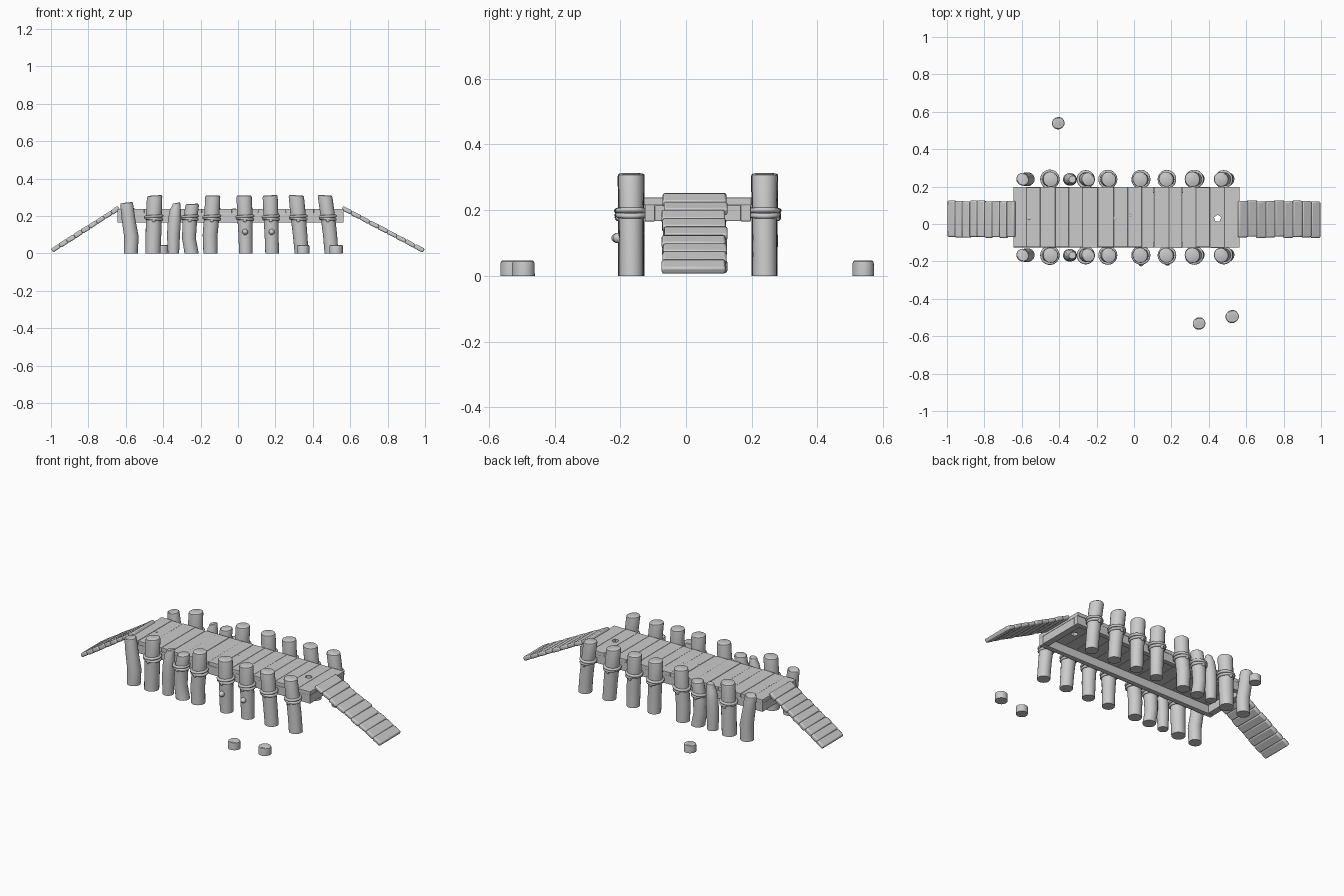
import bpy, bmesh, math, random
from mathutils import Vector, Matrix

if "Cube" in bpy.data.objects:
    bpy.data.objects.remove(bpy.data.objects["Cube"])

random.seed(4)
MID_Y = 0.036


def finish(name, bm, bevel=0.0, smooth=True):
    bmesh.ops.recalc_face_normals(bm, faces=bm.faces[:])
    me = bpy.data.meshes.new(name)
    bm.to_mesh(me)
    bm.free()
    ob = bpy.data.objects.new(name, me)
    bpy.context.collection.objects.link(ob)
    if bevel:
        m = ob.modifiers.new("bevel", 'BEVEL')
        m.width, m.segments = bevel, 2
    if smooth:
        bpy.ops.object.select_all(action='DESELECT')
        ob.select_set(True)
        bpy.context.view_layer.objects.active = ob
        bpy.ops.object.shade_smooth_by_angle(angle=math.radians(35))
    return ob


def box(name, lo, hi, bevel=0.0):
    lo, hi = Vector(lo), Vector(hi)
    bm = bmesh.new()
    bmesh.ops.create_cube(bm, size=1, matrix=Matrix.Translation((lo + hi) / 2)
                          @ Matrix.Diagonal((*(hi - lo), 1)))
    return finish(name, bm, bevel, False)


def log(name, rings, y, tilt=0.0, sides=20):
    """Loft of (x, z, radius) rings, ending with a rounded, slightly tilted top."""
    x, z, r = rings[-1]
    rings = rings[:-1] + [(x, z - 0.010, r), (x, z - 0.003, r * 0.96), (x, z, r * 0.84)]
    bm = bmesh.new()
    loops = []
    for i, (x, z, r) in enumerate(rings):
        slope = tilt if i >= len(rings) - 3 else 0
        loop = []
        for k in range(sides):
            a = 2 * math.pi * k / sides
            w = r * (1 + 0.025 * math.sin(2 * a + i))
            loop.append(bm.verts.new((x + w * math.cos(a), y + w * math.sin(a),
                                      z + slope * w * math.cos(a))))
        loops.append(loop)
    for a, b in zip(loops, loops[1:]):
        for k in range(sides):
            n = (k + 1) % sides
            bm.faces.new((a[k], a[n], b[n], b[k]))
    bm.faces.new(loops[0])
    bm.faces.new(loops[-1])
    return finish(name, bm)


def rope(name, x, y, z, radius, tilt):
    bpy.ops.mesh.primitive_torus_add(location=(x, y, z), rotation=(0, tilt, 0), major_radius=radius,
                                     minor_radius=0.008, major_segments=24, minor_segments=8)
    bpy.context.object.name = name
    bpy.ops.object.shade_smooth()


def nub(name, loc, size):
    bpy.ops.mesh.primitive_uv_sphere_add(segments=12, ring_count=8, radius=1, location=loc)
    bpy.context.object.scale = size
    bpy.context.object.name = name
    bpy.ops.object.shade_smooth()


# Posts: (x, z, radius) rings from ground to top, top tilt, has rope
posts = [
    ([(-0.573, 0, .037), (-0.57, .09, .038), (-0.585, .18, .036), (-0.595, .272, .034)], .1, False),
    ([(-0.455, 0, .040), (-0.452, .1, .041), (-0.45, .2, .041), (-0.446, .31, .041)], .07, True),
    ([(-0.345, 0, .030), (-0.345, .1, .034), (-0.34, .18, .034), (-0.335, .235, .029), (-0.33, .27, .022)], .2, False),
    ([(-0.248, 0, .038), (-0.262, .08, .036), (-0.258, .17, .038), (-0.245, .265, .036)], .05, True),
    ([(-0.147, 0, .038), (-0.149, .1, .039), (-0.14, .2, .040), (-0.135, .311, .040)], 0, True),
    ([(0.042, 0, .036), (0.04, .1, .037), (0.037, .2, .040), (0.033, .311, .041)], 0, True),
    ([(0.182, 0, .036), (0.18, .1, .037), (0.176, .2, .039), (0.172, .311, .040)], .03, True),
    ([(0.34, 0, .037), (0.332, .1, .038), (0.322, .2, .040), (0.312, .311, .041)], -.05, True),
    ([(0.50, 0, .037), (0.492, .1, .037), (0.48, .2, .038), (0.466, .311, .039)], -.05, True),
]
for side, sgn in (("front", -1), ("back", 1)):
    y = MID_Y + sgn * 0.203
    for i, (rings, tilt, tied) in enumerate(posts, 1):
        log(f"{side}_post_{i}", rings, y, tilt)
        if tied:
            x, _, r = rings[2]
            rope(f"{side}_rope_{i}_upper", x, y, 0.198, r + 0.003, -0.06)
            rope(f"{side}_rope_{i}_lower", x, y, 0.185, r + 0.002, 0.08)
            nub(f"{side}_rope_knot_{i}", (x, y + sgn * (r + 0.002), 0.178), (0.011, 0.007, 0.011))

# Cut branch stubs
nub("branch_stub_left", (0.038, -0.205, 0.115), (0.016, 0.022, 0.016))
nub("branch_stub_right", (0.18, -0.205, 0.115), (0.016, 0.018, 0.016))

# Deck frame
X0, X1, Y0, Y1 = -0.645, 0.565, -0.125, 0.197
box("front_beam", (X0, Y0, 0.165), (X1, Y0 + 0.03, 0.216), 0.003)
box("back_beam", (X0, Y1 - 0.03, 0.165), (X1, Y1, 0.216), 0.003)
box("left_end_beam", (X0, Y0 + 0.03, 0.166), (X0 + 0.04, Y1 - 0.03, 0.215), 0.003)
box("right_end_beam", (X1 - 0.04, Y0 + 0.03, 0.166), (X1, Y1 - 0.03, 0.215), 0.003)

# Deck planks, one with a hole broken through
n = 16
edges = [X0 + (X1 - X0) * i / n + (random.uniform(-.01, .01) if 0 < i < n else 0) for i in range(n + 1)]
bpy.ops.mesh.primitive_cylinder_add(vertices=5, radius=0.02, depth=0.2, location=(0.447, 0.03, 0.22))
cutter = bpy.context.object
cutter.name = "hole_cutter"
cutter.hide_render = True
cutter.hide_set(True)
for i in range(n):
    a, b = edges[i], edges[i + 1]
    p = box(f"deck_plank_{i + 1}", (a, Y0 + random.uniform(-.003, .002), 0.215),
            (b - 0.0005, Y1 + random.uniform(-.002, .003), 0.238 + random.uniform(-.001, .001)), 0.002)
    if a < 0.47 and b > 0.425:
        m = p.modifiers.new("hole", 'BOOLEAN')
        m.object, m.operation, m.solver = cutter, 'DIFFERENCE', 'EXACT'

# Nail heads and knots on the deck
for i, (x, y) in enumerate([(-0.56, 0.03), (-0.1, 0.03), (-0.02, 0.045)], 1):
    nub(f"deck_knot_{i}", (x, y, 0.238), (0.012, 0.008, 0.002))


# Ramps of overlapping rounded planks
def ramp(name, top, bottom, y, count=9):
    t, b = Vector((top[0], 0, top[1])), Vector((bottom[0], 0, bottom[1]))
    d = b - t
    step = d.length / count
    pitch = -math.atan2(d.z, d.x)
    for i in range(count):
        c = t + d * ((i + 0.5) / count)
        c.y = y + random.uniform(-.004, .004)
        thick = 0.024 + random.uniform(-.002, .002)
        bm = bmesh.new()
        bmesh.ops.create_cube(bm, size=1, matrix=Matrix.Translation(c)
                              @ Matrix.Rotation(pitch + random.uniform(-.04, .04), 4, 'Y')
                              @ Matrix.Diagonal((step * 1.03, 0.194, thick, 1)))
        finish(f"{name}_plank_{i + 1}", bm, 0.007)


ramp("left_ramp", (-0.637, 0.243), (-0.993, 0.016), 0.026)
ramp("right_ramp", (0.558, 0.243), (0.993, 0.015), 0.026)

# Loose stumps on the ground
for i, (x, y, r) in enumerate([(-0.405, 0.539, .033), (0.348, -0.532, .033), (0.525, -0.495, .035)], 1):
    log(f"stump_{i}", [(x, 0, r), (x, 0.046, r)], y, 0, 24)
